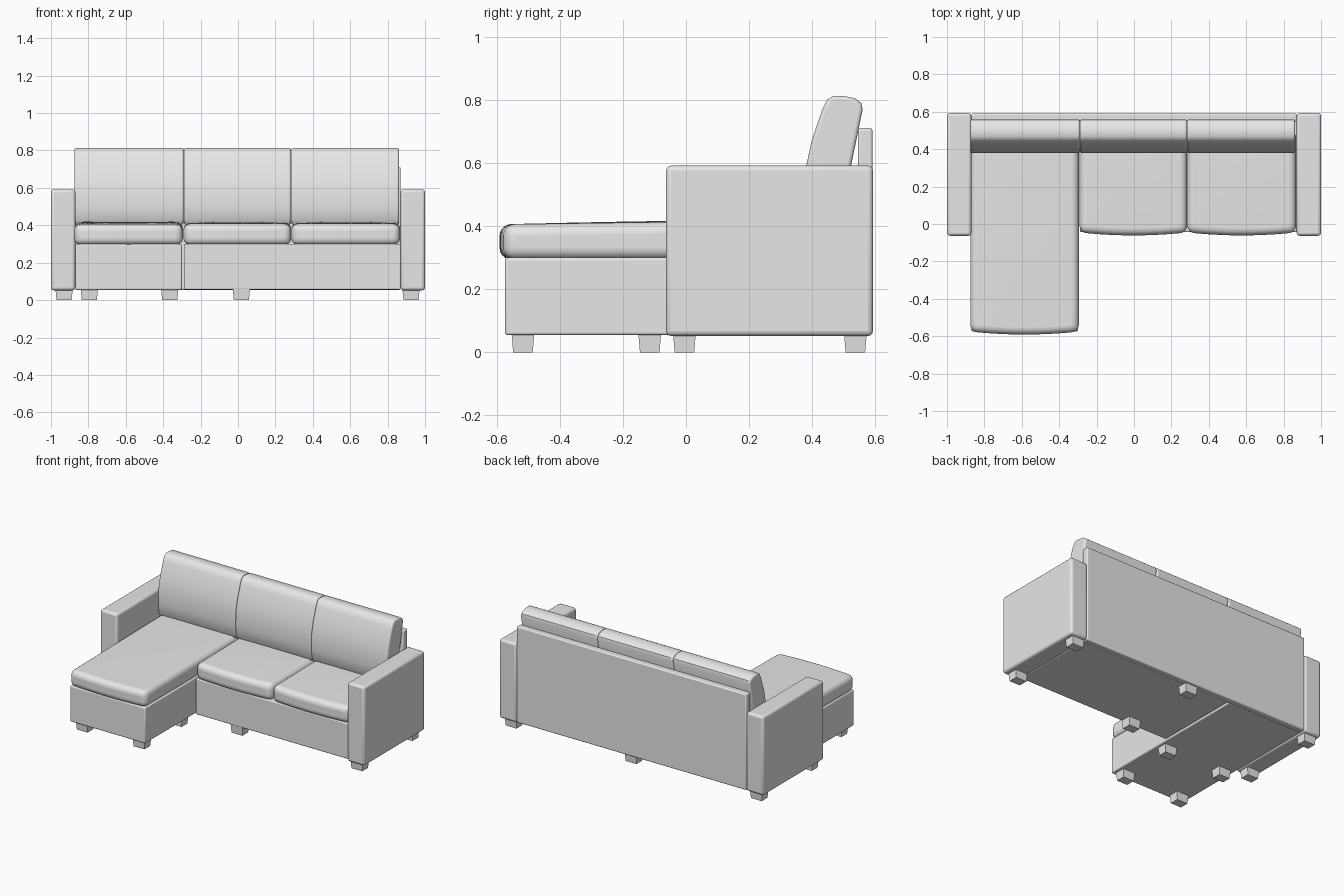
import bpy, bmesh, math
from mathutils import Vector

cube = bpy.data.objects.get("Cube")
if cube:
    bpy.data.objects.remove(cube, do_unlink=True)

fabric = bpy.data.materials.new("light grey")
fabric.use_nodes = True
GREY = (0.8, 0.8, 0.8, 1)
fabric.diffuse_color = GREY
fabric.node_tree.nodes["Principled BSDF"].inputs["Base Color"].default_value = GREY


def finish(name, bm, bevel=0.0, segments=4, angle=35):
    """Turn a bmesh into a smooth shaded object with rounded edges."""
    bmesh.ops.recalc_face_normals(bm, faces=bm.faces)
    mesh = bpy.data.meshes.new(name)
    bm.to_mesh(mesh)
    bm.free()
    mesh.materials.append(fabric)
    obj = bpy.data.objects.new(name, mesh)
    bpy.context.collection.objects.link(obj)
    if bevel:
        mod = obj.modifiers.new("rounded edges", "BEVEL")
        mod.width = bevel
        mod.segments = segments
        mod.limit_method = "ANGLE"
        mod.angle_limit = math.radians(angle)
    bpy.ops.object.select_all(action="DESELECT")
    obj.select_set(True)
    bpy.context.view_layer.objects.active = obj
    bpy.ops.object.shade_smooth_by_angle(angle=math.radians(40))
    return obj


def box_mesh(low, high):
    low, high = Vector(low), Vector(high)
    bm = bmesh.new()
    bmesh.ops.create_cube(bm, size=1)
    for v in bm.verts:
        v.co = (low + high) / 2 + v.co * (high - low)
    return bm


def box(name, low, high, bevel):
    return finish(name, box_mesh(low, high), bevel, 3)


def seat_cushion(name, x0, x1, front, back, top, rise):
    """Padded slab with a bowed front and a softly crowned top."""
    bm = box_mesh((x0, front, 0.295), (x1, back, top))
    for axis in (0, 1):
        edges = [e for e in bm.edges
                 if abs((e.verts[0].co - e.verts[1].co)[axis]) > 0.1]
        bmesh.ops.subdivide_edges(bm, edges=edges, cuts=9, use_grid_fill=True)
    for v in bm.verts:
        u = (2 * v.co.x - x0 - x1) / (x1 - x0)
        t = (v.co.y - front) / (back - front)
        if v.co.z > 0.35:
            v.co.z += rise * t + 0.004 * (1 - u * u) * 4 * t * (1 - t)
        if t < 0.01:
            v.co.y -= 0.016 * (1 - u * u)
    return finish(name, bm, 0.036, 6, 50)


def back_cushion(name, x0, x1):
    """Leaning padded cushion swept across its width."""
    profile = [(0.40, 0.405), (0.385, 0.43), (0.379, 0.50), (0.381, 0.59),
               (0.398, 0.67), (0.432, 0.77), (0.448, 0.802), (0.468, 0.813),
               (0.50, 0.813), (0.535, 0.806), (0.556, 0.79), (0.56, 0.77),
               (0.525, 0.60), (0.488, 0.42), (0.47, 0.405)]
    bm = bmesh.new()
    face = bm.faces.new([bm.verts.new((x0, y, z)) for y, z in profile])
    swept = bmesh.ops.extrude_face_region(bm, geom=[face], use_keep_orig=True)
    moved = [g for g in swept["geom"] if isinstance(g, bmesh.types.BMVert)]
    bmesh.ops.translate(bm, verts=moved, vec=(x1 - x0, 0, 0))
    return finish(name, bm, 0.012, 4, 60)


# Frame: arms, back panel and the two base sections
for name, side in (("right_arm", -1), ("left_arm", 1)):
    xs = sorted((side * 0.87, side))
    box(name, (xs[0], -0.063, 0.052), (xs[1], 0.593, 0.592), 0.016)
box("back_panel", (-0.87, 0.545, 0.055), (0.87, 0.591, 0.711), 0.008)
box("main_base", (-0.29, -0.043, 0.057), (0.87, 0.55, 0.30), 0.006)
box("chaise_base", (-0.87, -0.574, 0.055), (-0.30, 0.55, 0.30), 0.008)

# Seat cushions
seat_cushion("chaise_cushion", -0.875, -0.295, -0.575, 0.50, 0.406, 0.014)
seat_cushion("middle_seat_cushion", -0.291, 0.284, -0.045, 0.50, 0.408, 0.008)
seat_cushion("left_seat_cushion", 0.286, 0.866, -0.045, 0.50, 0.408, 0.008)

# Back cushions
back_cushion("right_back_cushion", -0.875, -0.289)
back_cushion("middle_back_cushion", -0.289, 0.284)
back_cushion("left_back_cushion", 0.284, 0.862)


# Tapered feet
def foot(name, x, y):
    bm = box_mesh((x - 0.046, y - 0.036, 0), (x + 0.046, y + 0.036, 0.06))
    for v in bm.verts:
        if v.co.z < 0.01:
            v.co.x = x + (v.co.x - x) * 0.88
            v.co.y = y + (v.co.y - y) * 0.86
    finish(name, bm)


for x, part in ((-0.93, "right_arm"), (0.018, "middle"), (0.925, "left_arm")):
    foot(part + "_front_foot", x, -0.005)
    foot(part + "_back_foot", x, 0.537)
for x, part in ((-0.795, "chaise_right"), (-0.365, "chaise_left")):
    foot(part + "_front_foot", x, -0.517)
    foot(part + "_back_foot", x, -0.115)
